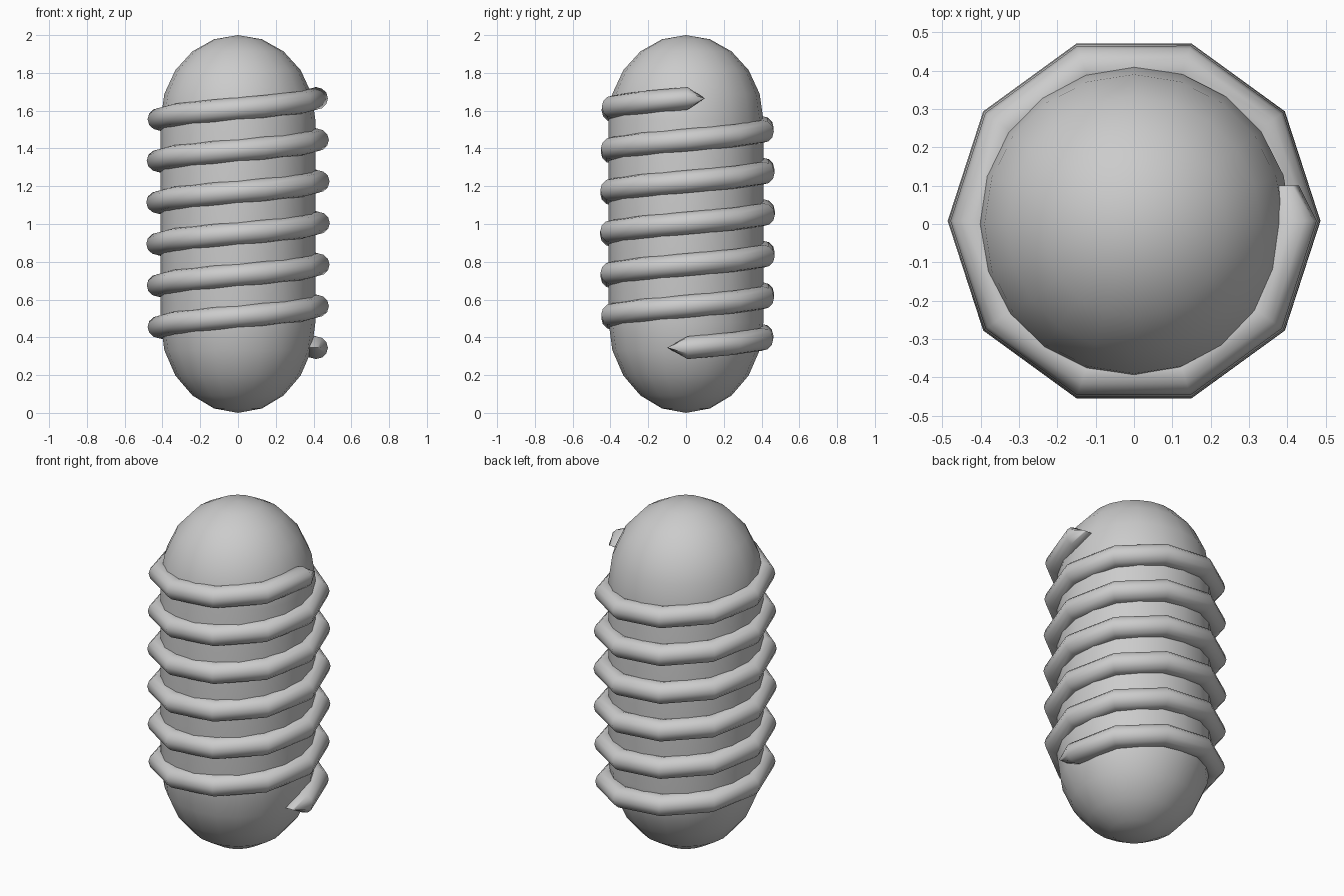
import bpy, bmesh
from math import sin, cos, pi

if "Cube" in bpy.data.objects:
    bpy.data.objects.remove(bpy.data.objects["Cube"])


def loft(name, rings, closed_ends, angle):
    """Skin a list of equal-length vertex rings."""
    bm = bmesh.new()
    loops = [[bm.verts.new(p) for p in ring] for ring in rings]
    n = len(loops[0])
    for a, b in zip(loops, loops[1:]):
        for i in range(n):
            j = (i + 1) % n
            bm.faces.new((a[i], a[j], b[j], b[i]))
    if closed_ends:
        bm.faces.new(loops[0])
        bm.faces.new(loops[-1])
    bmesh.ops.remove_doubles(bm, verts=bm.verts[:], dist=0.0001)
    bmesh.ops.recalc_face_normals(bm, faces=bm.faces[:])
    me = bpy.data.meshes.new(name)
    bm.to_mesh(me)
    bm.free()
    ob = bpy.data.objects.new(name, me)
    bpy.context.collection.objects.link(ob)
    bpy.context.view_layer.objects.active = ob
    ob.select_set(True)
    bpy.ops.object.shade_smooth_by_angle(angle=angle)
    ob.select_set(False)
    return ob


# capsule body: 20-sided lathe with slightly stretched domes
R, SIDES, STEPS = 0.41, 20, 5
LOW, HIGH = 0.48, 0.45
profile = [(R * sin(pi / 2 * k / STEPS), LOW - LOW * cos(pi / 2 * k / STEPS))
           for k in range(STEPS + 1)]
profile += [(R * cos(pi / 2 * k / STEPS), 2 - HIGH + HIGH * sin(pi / 2 * k / STEPS))
            for k in range(STEPS + 1)]
body_rings = [[(r * cos(2 * pi * i / SIDES), r * sin(2 * pi * i / SIDES), z)
               for i in range(SIDES)] for r, z in profile]
loft("capsule_body", body_rings, False, pi / 3)

# coil: six turns, ten straight segments per turn, mitred at each corner
TURNS, PER, TUBE, TS = 6, 10, 0.06, 12
Z0, PITCH = 0.345, 0.22


def section(cx, cy, cz, a, rad, height):
    return [(cx + rad * cos(t) * cos(a), cy + rad * cos(t) * sin(a), cz + height * sin(t))
            for t in (2 * pi * i / TS for i in range(TS))]


coil = []
for k in range(TURNS * PER + 1):
    a = 2 * pi * k / PER
    r = 0.413 + 0.01 * sin(pi * k / (TURNS * PER))
    coil.append(section(r * cos(a), r * sin(a) + 0.008, Z0 + PITCH * k / PER,
                        a, TUBE / cos(pi / PER), TUBE))
# chisel-shaped ends, pinched flat in height
coil.insert(0, section(0.40, -0.10, Z0, 0, 0.035, 0))
coil.append(section(0.395, 0.10, Z0 + TURNS * PITCH, 0, 0.035, 0))
loft("spiral_coil", coil, False, pi / 3)
